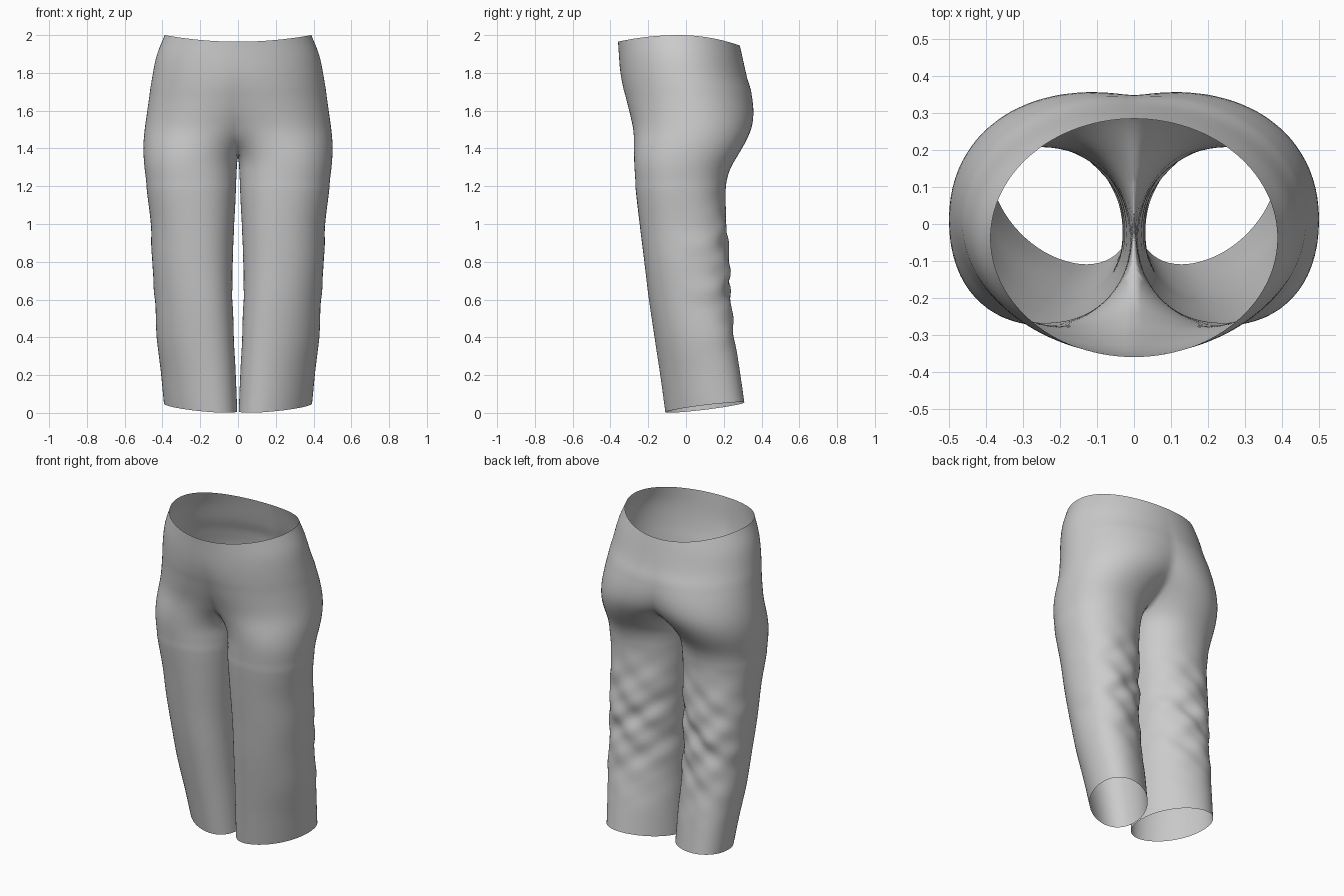
import bpy, bmesh
from math import sin, cos, acos, pi, exp, sqrt

if "Cube" in bpy.data.objects:
    bpy.data.objects.remove(bpy.data.objects["Cube"])

# Profile curves as (height, value) read from the front and side views
HALF_W = [(0, .392), (.2, .408), (.4, .43), (.6, .44), (.8, .455), (1, .462), (1.2, .485),
          (1.4, .504), (1.6, .482), (1.8, .45), (1.9, .428), (2, .388)]
FRONT = [(0, -.108), (.2, -.135), (.4, -.165), (.6, -.195), (.8, -.22), (1, -.245), (1.2, -.268),
         (1.4, -.28), (1.5, -.28), (1.6, -.303), (1.8, -.345), (2, -.36)]
BACK = [(0, .308), (.2, .285), (.4, .255), (.6, .235), (.9, .222), (1.1, .208), (1.2, .212), (1.3, .238),
        (1.4, .302), (1.5, .35), (1.6, .36), (1.7, .348), (1.8, .322), (2, .285)]
INNER = [(0, .004), (.2, .012), (.4, .022), (.7, .03), (1, .02), (1.2, .01), (1.38, .002)]
CENTRE = [(1.38, .24), (1.42, .22), (1.5, .165), (1.6, .11), (1.8, .03), (2, 0)]
ROUND = [(0, .97), (.6, .92), (1.2, .92), (1.5, .97), (1.7, 1), (2, 1)]
SHEAR = [(0, .36), (.5, .2), (1.1, .04), (1.4, 0), (2, 0)]


def curve(table, z):
    """Smooth interpolation through a profile table."""
    n = len(table)
    i = 0
    while i < n - 2 and z > table[i + 1][0]:
        i += 1
    (z0, a), (z1, b) = table[i], table[i + 1]

    def slope(k):
        p, q = table[max(k - 1, 0)], table[min(k + 1, n - 1)]
        return (q[1] - p[1]) / (q[0] - p[0])
    h = z1 - z0
    t = min(max((z - z0) / h, 0), 1)
    return (a * (1 + 2 * t) * (1 - t)**2 + b * t * t * (3 - 2 * t)
            + h * slope(i) * t * (1 - t)**2 - h * slope(i + 1) * t * t * (1 - t))


def spow(v, e):
    return (1 if v >= 0 else -1) * abs(v)**e


CROTCH = 1.38
OUTER_N, INNER_N = 56, 14


def point(z, th, cx, rx):
    """One point of the cloth at height z and angle th around the leg centre."""
    yf, yb, e, k = (curve(t, z) for t in (FRONT, BACK, ROUND, SHEAR))
    cy, ry = (yf + yb) / 2, (yb - yf) / 2
    ry = sqrt(ry * ry - (k * rx)**2)
    dx = rx * spow(cos(th), e)
    dy = ry * spow(sin(th), e) + k * dx
    # diagonal cloth folds behind the knee
    env = exp(-((z - .72) / .3)**2) * max(0, sin(th) * .8 + .25)
    fold = (sin(24 * z + 22 * dx) + .9 * sin(29 * z - 27 * dx + 1)
            + .6 * sin(47 * z + 35 * dx + 2)) * .006 * env
    # curved waist edge and slanted hem
    top = max(0, (z - 1.5) / .5)**2
    hem = max(0, 1 - z / .4)**2
    dz = -top * (.035 if sin(th) < 0 else .055) * sin(th)**2
    dz += hem * (.029 + .02 * cos(th) + .02 * sin(th))
    x = cx + dx + fold * cos(th) * .7
    return (max(x, 0), cy + dy + fold * sin(th), z + dz)


bm = bmesh.new()
torso_z = [2 - (2 - CROTCH) * i / 24 for i in range(25)]
leg_z = [1.34 * (1 - i / 64) for i in range(65)]

# Seat: open half rings from front centre to back centre
rows = []
for z in torso_z:
    cx = curve(CENTRE, z)
    rx = curve(HALF_W, z) - cx
    phi = acos(-(cx / rx)**(1 / curve(ROUND, z)))
    row = []
    for i in range(OUTER_N + 1):
        p = point(z, -phi + 2 * phi * i / OUTER_N, cx, rx)
        row.append(bm.verts.new((0 if i in (0, OUTER_N) else p[0], p[1], p[2])))
    rows.append(row)
for a, b in zip(rows, rows[1:]):
    for i in range(OUTER_N):
        bm.faces.new((a[i], b[i], b[i + 1], a[i + 1]))

# Crotch seam closes the last half ring into a leg ring
ring = rows[-1][:]
f, b = ring[0].co, ring[-1].co
for i in range(1, INNER_N):
    t = i / INNER_N
    q = b.lerp(f, t)
    ring.append(bm.verts.new((0, q.y, q.z - .025 * sin(pi * t))))

# Leg: closed rings down to the hem
for z in leg_z:
    hw, xi = curve(HALF_W, z), curve(INNER, z)
    cx, rx = (hw + xi) / 2, (hw - xi) / 2
    angles = [-phi + 2 * phi * i / OUTER_N for i in range(OUTER_N + 1)]
    angles += [phi + (2 * pi - 2 * phi) * i / INNER_N for i in range(1, INNER_N)]
    new = [bm.verts.new(point(z, th, cx, rx)) for th in angles]
    n = len(new)
    for i in range(n):
        bm.faces.new((ring[i], new[i], new[(i + 1) % n], ring[(i + 1) % n]))
    ring = new

# Relax the surface where seat and leg meet
near = [v for v in bm.verts if 1.2 < v.co.z < 1.7 and v.co.x > .001]
for _ in range(8):
    bmesh.ops.smooth_vert(bm, verts=near, factor=.5, use_axis_x=True, use_axis_y=True, use_axis_z=True)
bmesh.ops.recalc_face_normals(bm, faces=bm.faces)

mesh = bpy.data.meshes.new("trousers")
bm.to_mesh(mesh)
bm.free()
obj = bpy.data.objects.new("trousers", mesh)
bpy.context.collection.objects.link(obj)
for p in mesh.polygons:
    p.use_smooth = True

# Other half
mir = obj.modifiers.new("mirror", 'MIRROR')
mir.use_axis[0] = True
mir.use_clip = True
mir.merge_threshold = .0005
